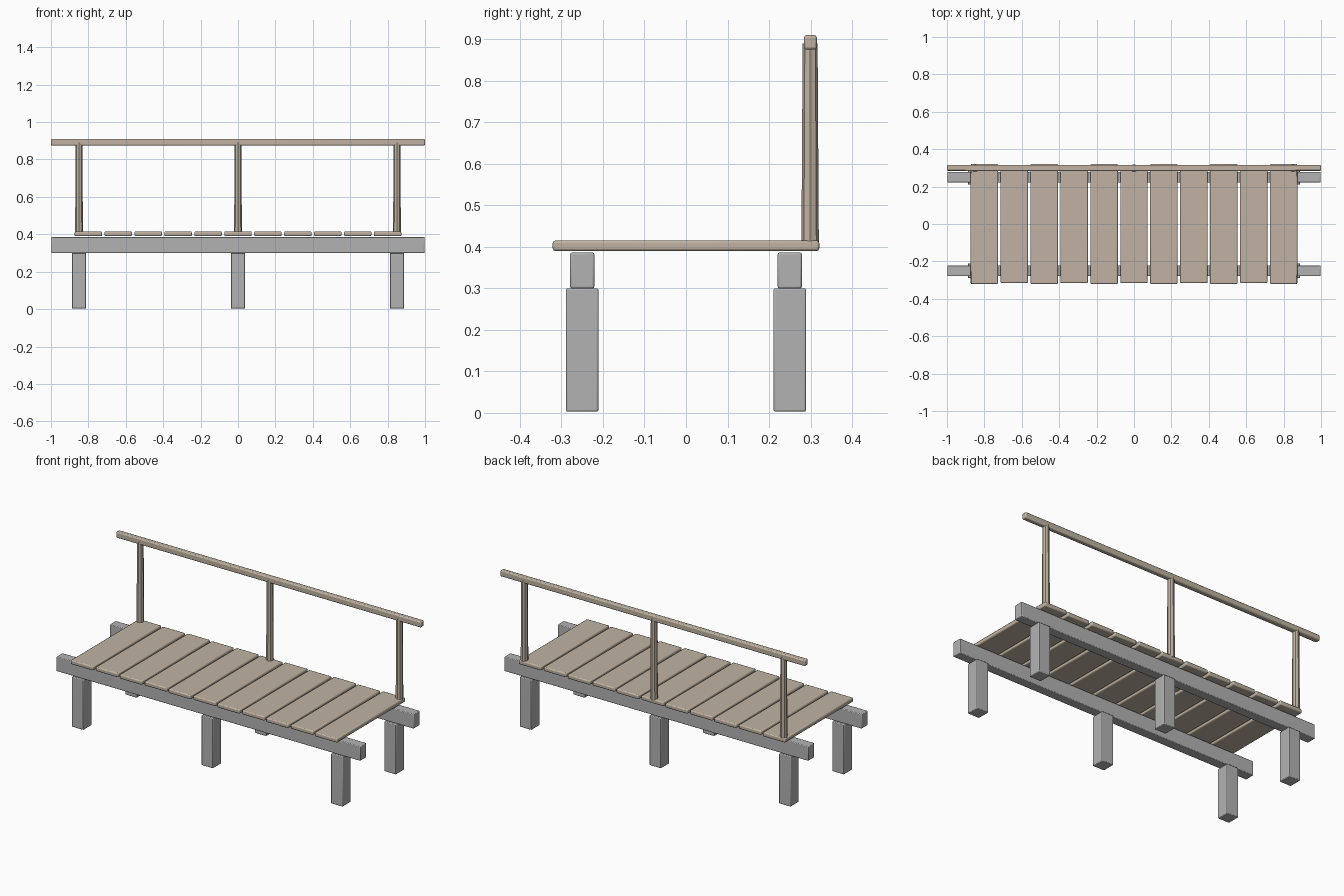
import bpy, math

if "Cube" in bpy.data.objects:
    bpy.data.objects.remove(bpy.data.objects["Cube"])


def material(name, rgb):
    m = bpy.data.materials.new(name)
    m.diffuse_color = (*rgb, 1.0)
    m.use_nodes = True
    m.node_tree.nodes["Principled BSDF"].inputs["Base Color"].default_value = m.diffuse_color
    return m


wood = material("weathered wood", (0.53, 0.45, 0.36))
grey = material("grey timber", (0.45, 0.45, 0.45))


def beam(name, lo, hi, mat, bevel=0.005):
    """Box between two corners with softly chamfered edges."""
    bpy.ops.mesh.primitive_cube_add(size=1)
    ob = bpy.context.object
    ob.name = name
    ob.location = [(a + b) / 2 for a, b in zip(lo, hi)]
    ob.scale = [b - a for a, b in zip(lo, hi)]
    bpy.ops.object.transform_apply(location=False, rotation=False, scale=True)
    mod = ob.modifiers.new("edges", "BEVEL")
    mod.width = bevel
    mod.segments = 2
    ob.data.materials.append(mat)
    bpy.ops.object.shade_smooth_by_angle(angle=math.radians(30))
    return ob


# Long bearers with three legs each, front and back
for side, y in (("front", -0.25), ("back", 0.25)):
    beam(side + "_bearer", (-0.997, y - 0.029, 0.30), (0.997, y + 0.029, 0.386), grey, 0.004)
    for x in (-0.85, 0.0, 0.85):
        beam(side + "_leg", (x - 0.038, y - 0.039, 0.003), (x + 0.038, y + 0.039, 0.30), grey, 0.004)

# Deck planks, alternating slightly in length
for i in range(-5, 6):
    x = i * 0.16
    end = 0.321 if i % 2 else 0.316
    beam("deck_plank", (x - 0.0735, -end, 0.39), (x + 0.0735, end, 0.415), wood, 0.006)

# Tapered eight-sided railing posts
for x in (-0.85, 0.0, 0.85):
    bpy.ops.mesh.primitive_cone_add(vertices=8, radius1=0.021, radius2=0.018, depth=0.485,
                                    location=(x, 0.299, 0.6475))
    post = bpy.context.object
    post.name = "railing_post"
    post.data.materials.append(wood)

# Handrail
beam("handrail", (-1.0, 0.284, 0.875), (1.0, 0.315, 0.91), wood, 0.006)
